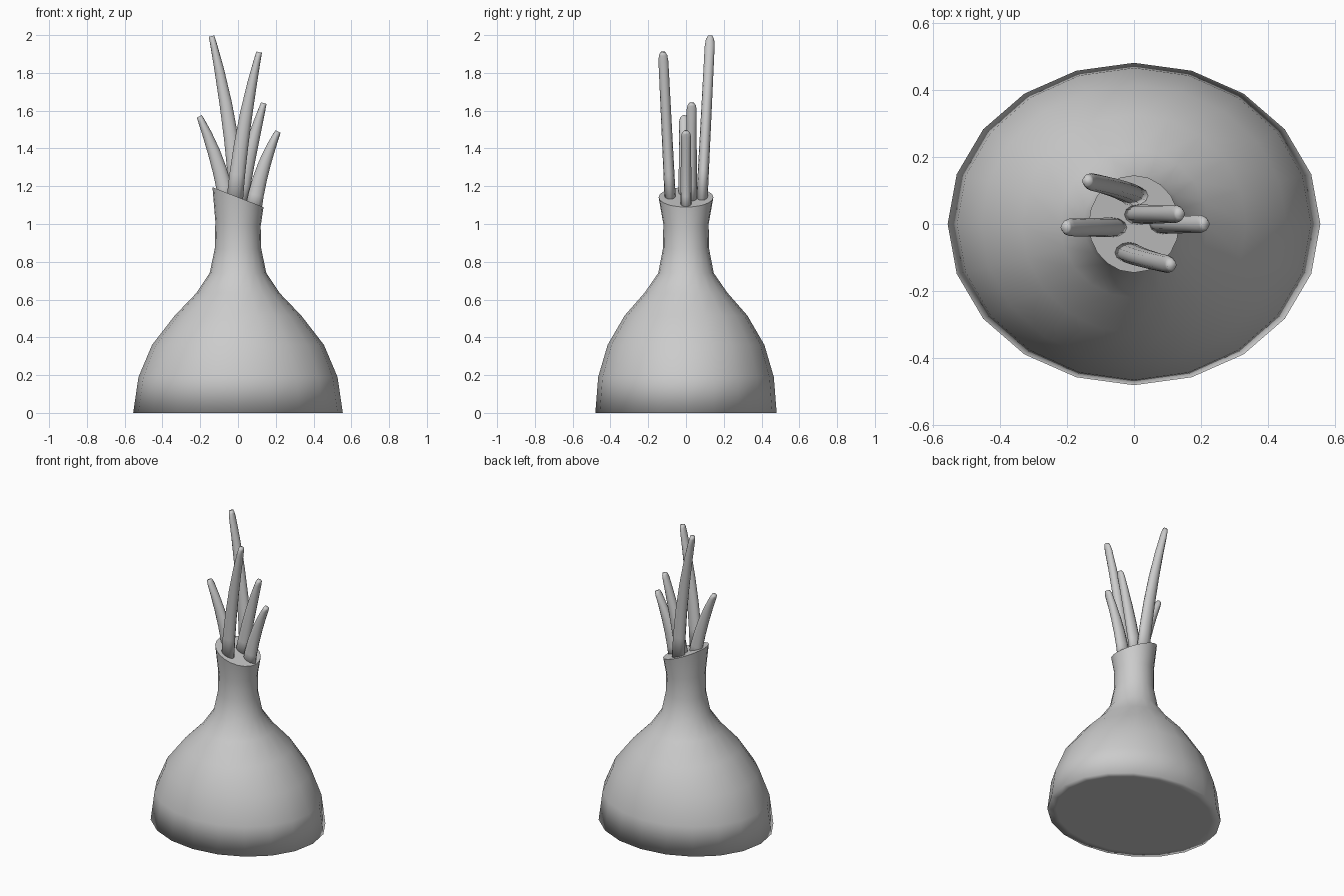
import bpy, bmesh
from math import sin, cos, pi
from mathutils import Vector

cube = bpy.data.objects.get("Cube")
if cube:
    bpy.data.objects.remove(cube)

grey = bpy.data.materials.new("plain grey")
grey.use_nodes = True
grey.diffuse_color = (0.6, 0.6, 0.6, 1)
grey.node_tree.nodes["Principled BSDF"].inputs["Base Color"].default_value = (0.6, 0.6, 0.6, 1)


def loft(name, rings, sharp_top=False):
    """Skin a list of point rings, cap both ends and shade smooth."""
    bm = bmesh.new()
    loops = [[bm.verts.new(p) for p in ring] for ring in rings]
    n = len(loops[0])
    for low, high in zip(loops, loops[1:]):
        for i in range(n):
            j = (i + 1) % n
            bm.faces.new((low[i], low[j], high[j], high[i]))
    bm.faces.new(loops[0][::-1])
    top = bm.faces.new(loops[-1])
    bmesh.ops.recalc_face_normals(bm, faces=bm.faces)
    for f in bm.faces:
        f.smooth = True
    if sharp_top:
        top.smooth = False
        for e in top.edges:
            e.smooth = False
    mesh = bpy.data.meshes.new(name)
    bm.to_mesh(mesh)
    bm.free()
    mesh.materials.append(grey)
    obj = bpy.data.objects.new(name, mesh)
    bpy.context.collection.objects.link(obj)


# Bulb: oval at the base, round at the neck, with a slanted cut on top
profile = [  # half width x, half depth y, height
    (0.50, 0.43, 0), (0.555, 0.48, 0), (0.527, 0.465, 0.19), (0.455, 0.415, 0.36),
    (0.335, 0.325, 0.515), (0.22, 0.22, 0.635), (0.15, 0.147, 0.74),
    (0.123, 0.122, 0.87), (0.12, 0.12, 1.0), (0.135, 0.145, 1.142)]
SIDES = 20
bulb = []
for rx, ry, z in profile:
    slant = -0.39 if z > 1.1 else (-0.1 if z > 0.95 else 0)
    ring = []
    for i in range(SIDES):
        a = 2 * pi * i / SIDES
        x = rx * cos(a)
        ring.append((x, ry * sin(a), z + slant * x))
    bulb.append(ring)
loft("bulb", bulb, sharp_top=True)


# Stalks: curved, tapering blades with a rounded tip
def stalk(name, base, mid_x, tip):
    base, tip = Vector(base), Vector(tip)
    mid = (base + tip) / 2
    mid.x = mid_x
    ctrl = mid * 2 - (base + tip) / 2
    rings = []
    for t in (0, 0.2, 0.4, 0.6, 0.8, 0.94, 0.98, 1):
        c = base * (1 - t) ** 2 + ctrl * 2 * t * (1 - t) + tip * t * t
        d = (ctrl - base) * (1 - t) + (tip - ctrl) * t
        across = Vector((d.z, 0, -d.x)).normalized()
        rx = 0.044 - 0.012 * t - 0.017 * t ** 3
        ry = 0.030 - 0.004 * t
        ry *= {0.98: 0.85, 1: 0.5}.get(t, 1)
        rings.append([c + across * rx * cos(a) + Vector((0, ry * sin(a), 0))
                      for a in (2 * pi * k / 12 for k in range(12))])
    loft(name, rings)


stalk("tall_back_stalk", (0.0, 0.083, 1.1), -0.05, (-0.14, 0.128, 1.995))
stalk("tall_front_stalk", (-0.02, -0.082, 1.1), 0.03, (0.112, -0.122, 1.91))
stalk("left_short_stalk", (-0.055, -0.01, 1.1), -0.112, (-0.205, -0.01, 1.57))
stalk("right_short_stalk", (0.08, 0.0, 1.07), 0.128, (0.212, 0.0, 1.49))
stalk("middle_stalk", (0.005, 0.028, 1.1), 0.062, (0.137, 0.03, 1.64))
